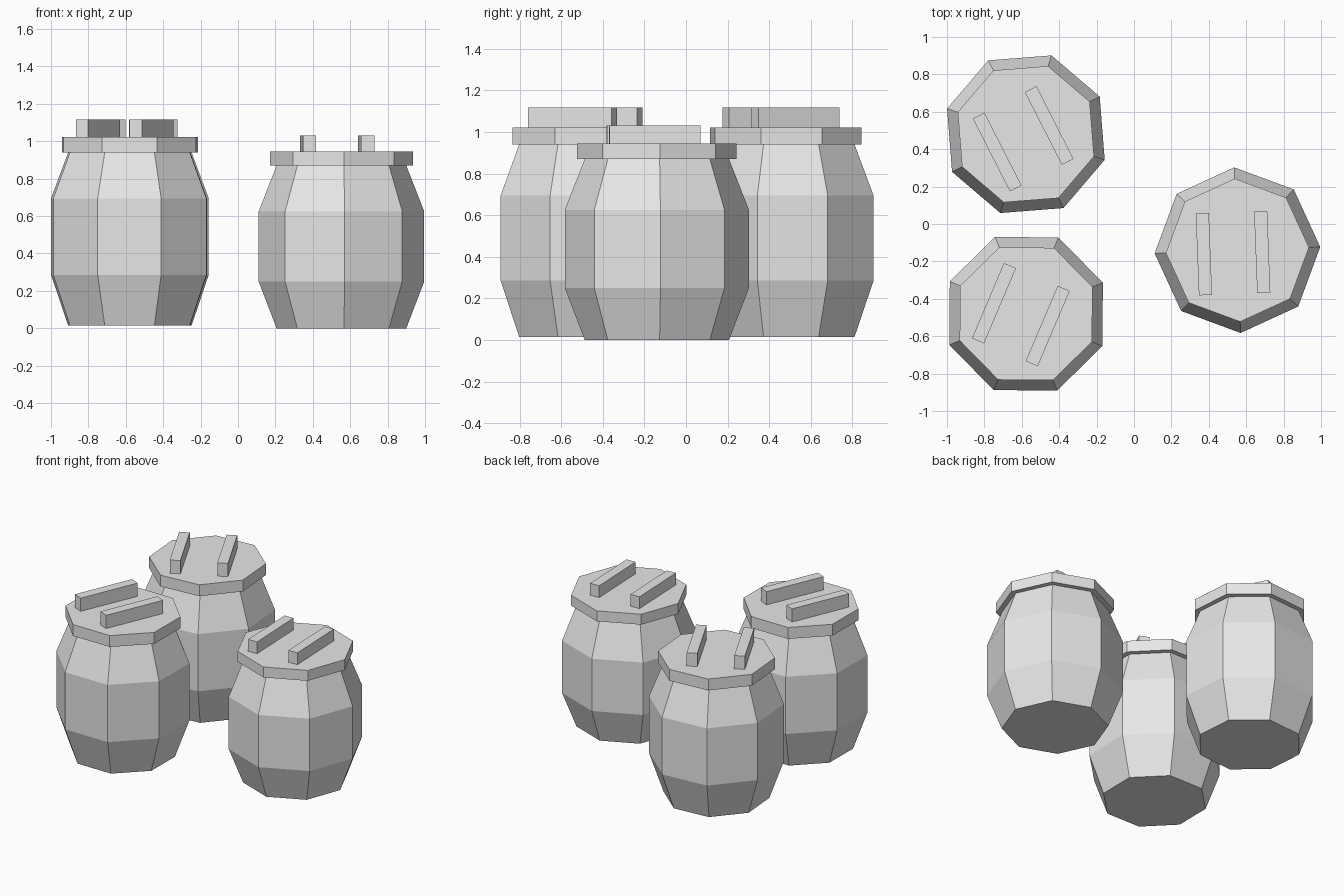
import bpy, bmesh, math
from mathutils import Matrix, Vector

cube = bpy.data.objects.get("Cube")
if cube:
    bpy.data.objects.remove(cube, do_unlink=True)

SIDES = 8
GREY = (0.8, 0.8, 0.8, 1.0)

material = bpy.data.materials.new("plain grey")
material.use_nodes = True
material.diffuse_color = GREY
material.node_tree.nodes["Principled BSDF"].inputs["Base Color"].default_value = GREY


def finish(name, bm, placement):
    mesh = bpy.data.meshes.new(name)
    bmesh.ops.recalc_face_normals(bm, faces=bm.faces)
    bm.to_mesh(mesh)
    bm.free()
    mesh.materials.append(material)
    obj = bpy.data.objects.new(name, mesh)
    obj.matrix_world = placement
    bpy.context.collection.objects.link(obj)


def turned(name, profile, placement):
    """Closed eight-sided solid from (radius, height) pairs."""
    bm = bmesh.new()
    rings = []
    for radius, z in profile:
        angles = [math.tau * i / SIDES for i in range(SIDES)]
        rings.append([bm.verts.new((radius * math.cos(a), radius * math.sin(a), z))
                      for a in angles])
    for low, high in zip(rings, rings[1:]):
        for i in range(SIDES):
            j = (i + 1) % SIDES
            bm.faces.new((low[i], low[j], high[j], high[i]))
    bm.faces.new(rings[0])
    bm.faces.new(rings[-1])
    finish(name, bm, placement)


def slat(name, centre, size, placement):
    bm = bmesh.new()
    bmesh.ops.create_cube(bm, size=1)
    bmesh.ops.scale(bm, vec=size, verts=bm.verts)
    bmesh.ops.translate(bm, vec=centre, verts=bm.verts)
    finish(name, bm, placement)


def barrel(prefix, x, y, base, turn, levels):
    low, high, rim, lid_top, slat_top = levels
    placement = Matrix.Translation((x, y, base)) @ Matrix.Rotation(math.radians(turn), 4, "Z")
    # Bulging body and overhanging lid
    turned(prefix + "_body", [(0.347, 0), (0.443, low), (0.443, high), (0.347, rim)], placement)
    turned(prefix + "_lid", [(0.383, rim), (0.383, lid_top)], placement)
    # Two parallel slats across the lid
    for side, offset in (("right", -0.18), ("left", 0.132)):
        slat(f"{prefix}_{side}_slat", Vector((offset, -0.015, (lid_top + slat_top) / 2)),
             Vector((0.07, 0.437, slat_top - lid_top)), placement)


short = (0.25, 0.625, 0.87, 0.945, 1.03)
tall = (0.27, 0.68, 0.925, 1.007, 1.102)
barrel("left_barrel", 0.553, -0.14, 0, 2.2, short)
barrel("front_barrel", -0.577, -0.48, 0.015, -23, tall)
barrel("back_barrel", -0.578, 0.48, 0.015, 27, tall)
